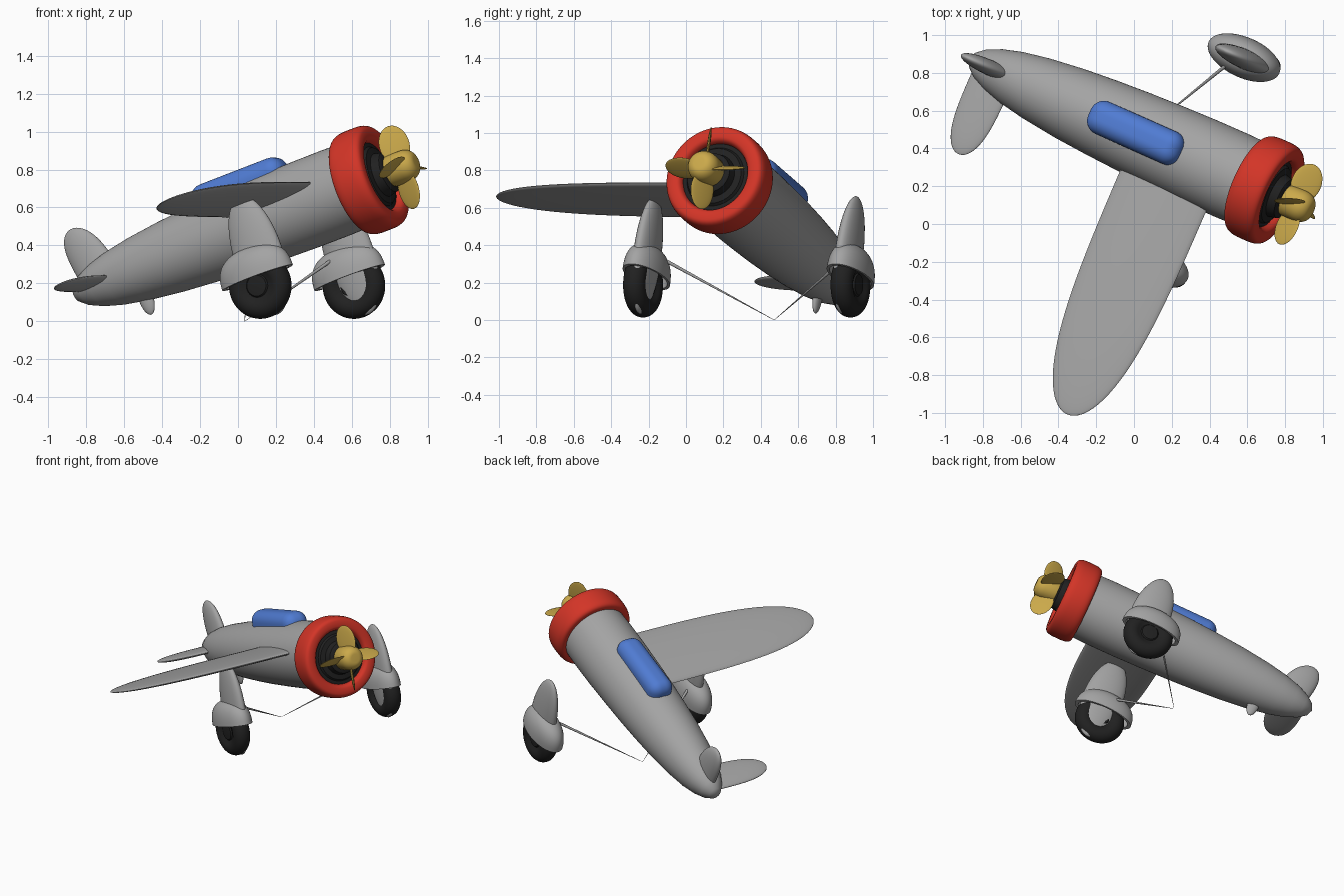
import bpy, bmesh
from math import sin, cos, pi, radians, copysign
from mathutils import Matrix, Vector

if "Cube" in bpy.data.objects:
    bpy.data.objects.remove(bpy.data.objects["Cube"])

# Aircraft frame: x forward, y left, z up, origin at the cowling, banked into a climb
FRAME = (Matrix.Translation((0.69, 0.18, 0.745))
         @ Matrix.Rotation(radians(-24), 4, 'Z') @ Matrix.Rotation(radians(-19.5), 4, 'Y'))


def material(name, r, g, b):
    m = bpy.data.materials.new(name)
    m.use_nodes = True
    m.diffuse_color = (r, g, b, 1)
    m.node_tree.nodes["Principled BSDF"].inputs["Base Color"].default_value = (r, g, b, 1)
    return m


GREY = material("body grey", 0.37, 0.37, 0.37)
RED = material("cowling red", 0.65, 0.035, 0.02)
BLUE = material("canopy blue", 0.08, 0.2, 0.65)
GOLD = material("propeller gold", 0.6, 0.4, 0.07)
BLACK = material("rubber black", 0.015, 0.015, 0.015)


def finish(name, bm, mat, local=Matrix(), angle=40):
    """Place the mesh in the aircraft frame and shade it."""
    bmesh.ops.remove_doubles(bm, verts=bm.verts, dist=1e-5)
    bmesh.ops.recalc_face_normals(bm, faces=bm.faces)
    bm.transform(FRAME @ local)
    mesh = bpy.data.meshes.new(name)
    bm.to_mesh(mesh)
    bm.free()
    mesh.materials.append(mat)
    ob = bpy.data.objects.new(name, mesh)
    bpy.context.collection.objects.link(ob)
    bpy.ops.object.select_all(action='DESELECT')
    ob.select_set(True)
    bpy.context.view_layer.objects.active = ob
    bpy.ops.object.shade_smooth_by_angle(angle=radians(angle))
    return ob


def lathe(name, profile, mat, local=Matrix(), closed=False, steps=64):
    """Spin (x, radius) points about the x axis."""
    bm = bmesh.new()
    vs = [bm.verts.new((x, 0, r)) for x, r in profile]
    es = [bm.edges.new(p) for p in zip(vs, vs[1:])]
    if closed:
        es.append(bm.edges.new((vs[-1], vs[0])))
    bmesh.ops.spin(bm, geom=vs + es, axis=(1, 0, 0), cent=(0, 0, 0),
                   angle=2 * pi, steps=steps)
    return finish(name, bm, mat, local)


def ellipsoid(name, centre, semi, mat, turn=Matrix()):
    bm = bmesh.new()
    bmesh.ops.create_uvsphere(bm, u_segments=32, v_segments=20, radius=1)
    return finish(name, bm, mat, turn @ Matrix.Translation(centre) @ Matrix.Diagonal((*semi, 1)))


def panel(name, root, out, span, chord, thick, sweep, power):
    """Loft lens sections outward into a round-tipped flying surface."""
    bm = bmesh.new()
    out, root = Vector(out), Vector(root)
    up = Vector((1, 0, 0)).cross(out)
    n, rows, last = 32, 28, None
    for i in range(rows + 1):
        t = sin(pi / 2 * i / rows)
        k = max(0.0, 1 - t ** power) ** 0.5
        mid = root + out * span * t + Vector((sweep * t, 0, 0))
        ring = [bm.verts.new(mid + Vector((chord * k * cos(q), 0, 0)) + up * thick * k * sin(q))
                for q in (2 * pi * j / n for j in range(n))]
        if last:
            for j in range(n):
                bm.faces.new((last[j], last[j - 1], ring[j - 1], ring[j]))
        else:
            bm.faces.new(ring)
        last = ring
    return finish(name, bm, GREY, angle=60)


def cone(name, start, end, r1, r2, mat):
    bm = bmesh.new()
    d = Vector(end) - Vector(start)
    bmesh.ops.create_cone(bm, cap_ends=True, segments=12, radius1=r1, radius2=r2, depth=d.length)
    turn = d.to_track_quat('Z', 'Y').to_matrix().to_4x4()
    return finish(name, bm, mat, Matrix.Translation((Vector(start) + Vector(end)) / 2) @ turn)


def power_curve(v, p):
    return copysign(abs(v) ** p, v)


# Fuselage with a rounded tail
body = lathe("fuselage", [(0.04, 0), (0.04, 0.23), (-0.2, 0.236), (-0.4, 0.235), (-0.6, 0.23),
                          (-0.8, 0.223), (-1.0, 0.212), (-1.2, 0.197), (-1.4, 0.174),
                          (-1.55, 0.148), (-1.66, 0.118), (-1.74, 0.083), (-1.79, 0.045),
                          (-1.81, 0)], GREY)

# Cowling ring, engine and spinner
cowl = [(0.095 * power_curve(cos(q), 0.6), 0.235 + 0.05 * power_curve(sin(q), 0.6))
        for q in (2 * pi * i / 32 for i in range(32))]
lathe("cowling_ring", cowl, RED, closed=True)
lathe("engine", [(0.0, 0.2), (0.055, 0.2), (0.06, 0.165), (0.075, 0.155), (0.08, 0.12),
                 (0.125, 0.11), (0.135, 0.095), (0.135, 0)], BLACK)
spin = [(0.22 + 0.07 * sin(q), 0.03 + 0.055 * cos(q)) for q in (pi / 2 * i / 10 for i in range(11))]
lathe("spinner", [(0.13, 0), (0.13, 0.08), (0.14, 0.085)] + spin + [(0.29, 0)], GOLD)

# Four pitched propeller blades
for k in range(4):
    turn = Matrix.Rotation(k * pi / 2, 4, 'X') @ Matrix.Translation((0.2, 0, 0)) \
        @ Matrix.Rotation(radians(25), 4, 'Z')
    ellipsoid(f"propeller_blade_{k + 1}", (0, 0, 0.125), (0.08, 0.009, 0.105), GOLD, turn)

# Canopy
bm = bmesh.new()
bmesh.ops.create_cube(bm, size=1)
bm.transform(Matrix.Translation((-0.71, 0, 0.205)) @ Matrix.Diagonal((0.56, 0.185, 0.19, 1)))
bmesh.ops.bevel(bm, geom=bm.edges[:], offset=0.075, segments=8, profile=0.5, affect='EDGES')
finish("canopy", bm, BLUE)

# Single right wing, right tailplane, fin and skid
panel("right_wing", (-0.497, 0, 0.065), (0, -1, 0), 1.51, 0.267, 0.03, 0.02, 4)
panel("right_tailplane", (-1.65, 0, 0.005), (0, -1, 0), 0.485, 0.118, 0.022, 0, 4)
panel("tail_fin", (-1.62, 0, 0), (0, 0, 1), 0.33, 0.118, 0.042, -0.08, 3.5)
ellipsoid("tail_skid", (-1.42, 0, -0.15), (0.042, 0.022, 0.1), GREY)

# Landing gear on both sides
tyre = [(0.06 * sin(q), 0.115 + 0.06 * cos(q))
        for q in (radians(-125 + 250 * i / 24) for i in range(25))]
cap = [(0.042, 0.062), (0.05, 0.055), (0.053, 0.03), (0.053, 0)]
wheel = [(-x, r) for x, r in reversed(cap)] + tyre + cap


def dome(size, height):
    return [(height * sin(q) ** 0.8, size * cos(q) ** 0.8)
            for q in (pi / 2 * i / 16 for i in range(16))] + [(height, 0)]


shell = dome(1, 0.168) + dome(0.88, 0.148)[::-1]
for side, s in (("left", 1), ("right", -1)):
    lathe(side + "_wheel", wheel, BLACK,
          Matrix.Translation((-0.522, s * 0.607, -0.406)) @ Matrix.Rotation(pi / 2, 4, 'Z'))
    lathe(side + "_wheel_fairing", shell, GREY,
          Matrix.Translation((-0.527, s * 0.597, -0.36)) @ Matrix.Diagonal((0.21, 0.107, 1, 1))
          @ Matrix.Rotation(-pi / 2, 4, 'Y'), closed=True)
    ellipsoid(side + "_gear_leg", (-0.485, s * 0.59, -0.25), (0.14, 0.053, 0.33), GREY)
    cone(side + "_brace_wire", (-0.56, s * 0.535, -0.245), (-0.925, 0, -0.463), 0.01, 0.001, GREY)
